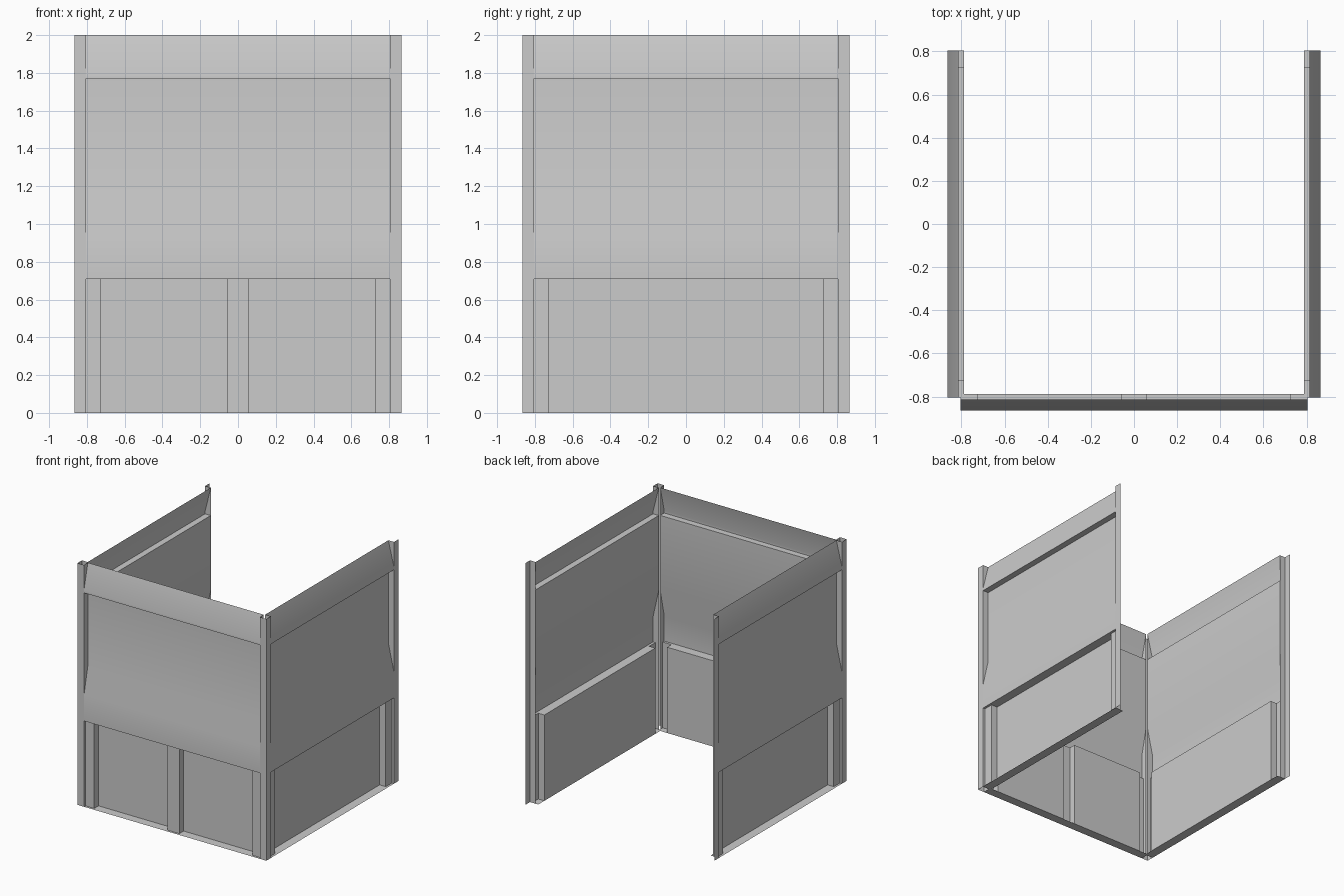
import bpy, bmesh, math
from mathutils import Matrix, Vector

cube = bpy.data.objects.get("Cube")
if cube:
    bpy.data.objects.remove(cube, do_unlink=True)

OUT = 0.865      # distance of the outer wall plane from the centre
END = 0.805      # half length of the pressed sheet between corner posts
TOP = 2.0
SILL = 0.71      # top of the lower panels
LIP = 1.77       # underside of the top band
RECESS = 0.052   # depth of the upper recess
PILASTER = 0.02  # depth of the lower pilasters
PANEL = 0.076    # depth of the lower panels

grey = bpy.data.materials.new("plain_grey")
grey.use_nodes = True
grey.diffuse_color = (0.6, 0.6, 0.6, 1)
grey.node_tree.nodes["Principled BSDF"].inputs["Base Color"].default_value = (0.6, 0.6, 0.6, 1)


def make_part(name, strips, turn):
    """Strips are pairs of matching point rows (u, depth, z) joined by quads."""
    bm = bmesh.new()
    for row_a, row_b in strips:
        a, b = ([bm.verts.new(Vector((u, d - OUT, z))) for u, d, z in row]
                for row in (row_a, row_b))
        for i in range(len(a) - 1):
            bm.faces.new((a[i], b[i], b[i + 1], a[i + 1]))
    bm.transform(Matrix.Rotation(turn, 4, 'Z'))
    mesh = bpy.data.meshes.new(name)
    bm.to_mesh(mesh)
    bm.free()
    mesh.materials.append(grey)
    obj = bpy.data.objects.new(name, mesh)
    bpy.context.collection.objects.link(obj)
    bpy.ops.object.select_all(action='DESELECT')
    obj.select_set(True)
    bpy.context.view_layer.objects.active = obj
    bpy.ops.object.shade_smooth_by_angle(angle=math.radians(30))


def along(profile, u0, u1):
    """Side profile (depth, z) swept along the wall."""
    return [(u0, d, z) for d, z in profile], [(u1, d, z) for d, z in profile]


def upright(plan, z0, z1):
    """Plan outline (u, depth) swept upward."""
    return [(u, d, z1) for u, d in plan], [(u, d, z0) for u, d in plan]


def build_wall(side, turn, panels):
    # Upper sheet: flush skirt, tapered recess, overhanging lip, sloped top band
    sheet = [(0, SILL), (0, 0.92), (RECESS, 1.15), (RECESS, LIP),
             (0, LIP), (0, 1.79), (RECESS, TOP)]
    make_part(side + "_upper_sheet", [along(sheet, -END, END)], turn)

    # Lower sheet: pilasters with deeper panels between them
    plan = [(-END, PILASTER)]
    for u0, u1 in panels:
        plan += [(u0, PILASTER), (u0, PANEL), (u1, PANEL), (u1, PILASTER)]
    plan.append((END, PILASTER))
    make_part(side + "_lower_panels", [upright(plan, 0, SILL)], turn)

    # Ledge closing the top of every panel and pilaster
    ledges = [along([(d, SILL), (0, SILL)], u, v)
              for (u, d), (v, e) in zip(plan, plan[1:]) if d == e]
    make_part(side + "_sill", ledges, turn)

    # Base flange
    make_part(side + "_base_flange", [along([(0, 0), (PANEL, 0)], -END, END)], turn)

    # Corner posts, each with a flange turned inward
    make_part(side + "_corner_posts", [
        upright([(-OUT, 0), (-END, 0), (-END, RECESS)], 0, TOP),
        upright([(END, RECESS), (END, 0), (OUT, 0)], 0, TOP)], turn)


wide = [(-0.725, 0.725)]
split = [(-0.725, -0.055), (0.055, 0.725)]
build_wall("front", 0, split)
build_wall("left", math.pi / 2, wide)
build_wall("right", -math.pi / 2, wide)
